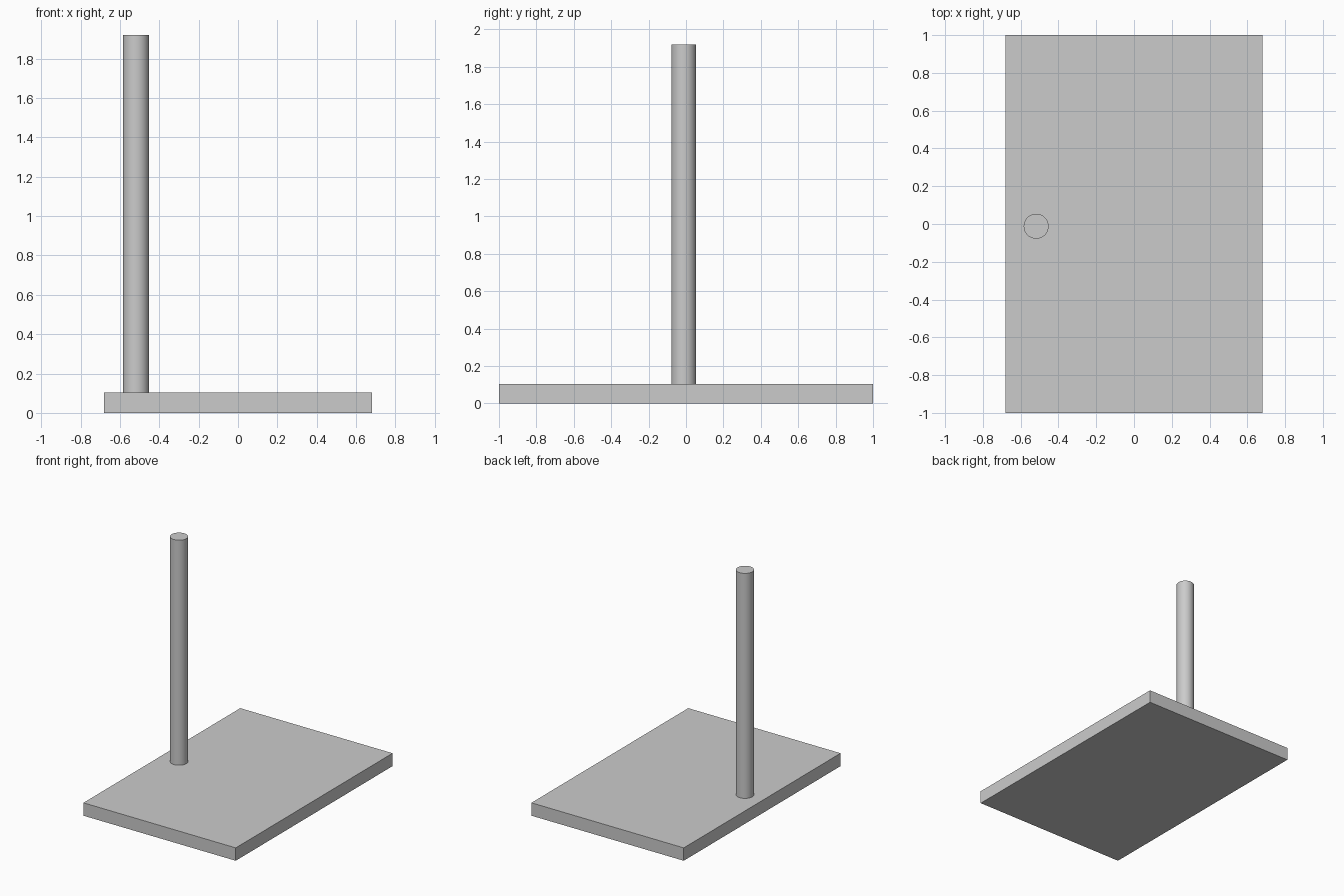
import bpy

# Remove the default cube
cube = bpy.data.objects.get("Cube")
if cube:
    bpy.data.objects.remove(cube, do_unlink=True)

# Single grey finish
grey = bpy.data.materials.new("plain_grey")
grey.use_nodes = True
colour = (0.6, 0.6, 0.6, 1)
grey.diffuse_color = colour
grey.node_tree.nodes["Principled BSDF"].inputs["Base Color"].default_value = colour

BASE_HEIGHT = 0.104
TOP = 1.92

# Flat rectangular base plate
bpy.ops.mesh.primitive_cube_add(size=1, location=(0, 0, BASE_HEIGHT / 2))
base = bpy.context.object
base.name = "base_plate"
base.scale = (1.36, 2, BASE_HEIGHT)
bpy.ops.object.transform_apply(location=False, rotation=False, scale=True)
base.data.materials.append(grey)

# Upright round rod standing on the plate
bpy.ops.mesh.primitive_cylinder_add(
    vertices=48, radius=0.066, depth=TOP - BASE_HEIGHT,
    location=(-0.518, -0.012, (TOP + BASE_HEIGHT) / 2))
rod = bpy.context.object
rod.name = "support_rod"
rod.data.materials.append(grey)
bpy.ops.object.shade_smooth_by_angle()
